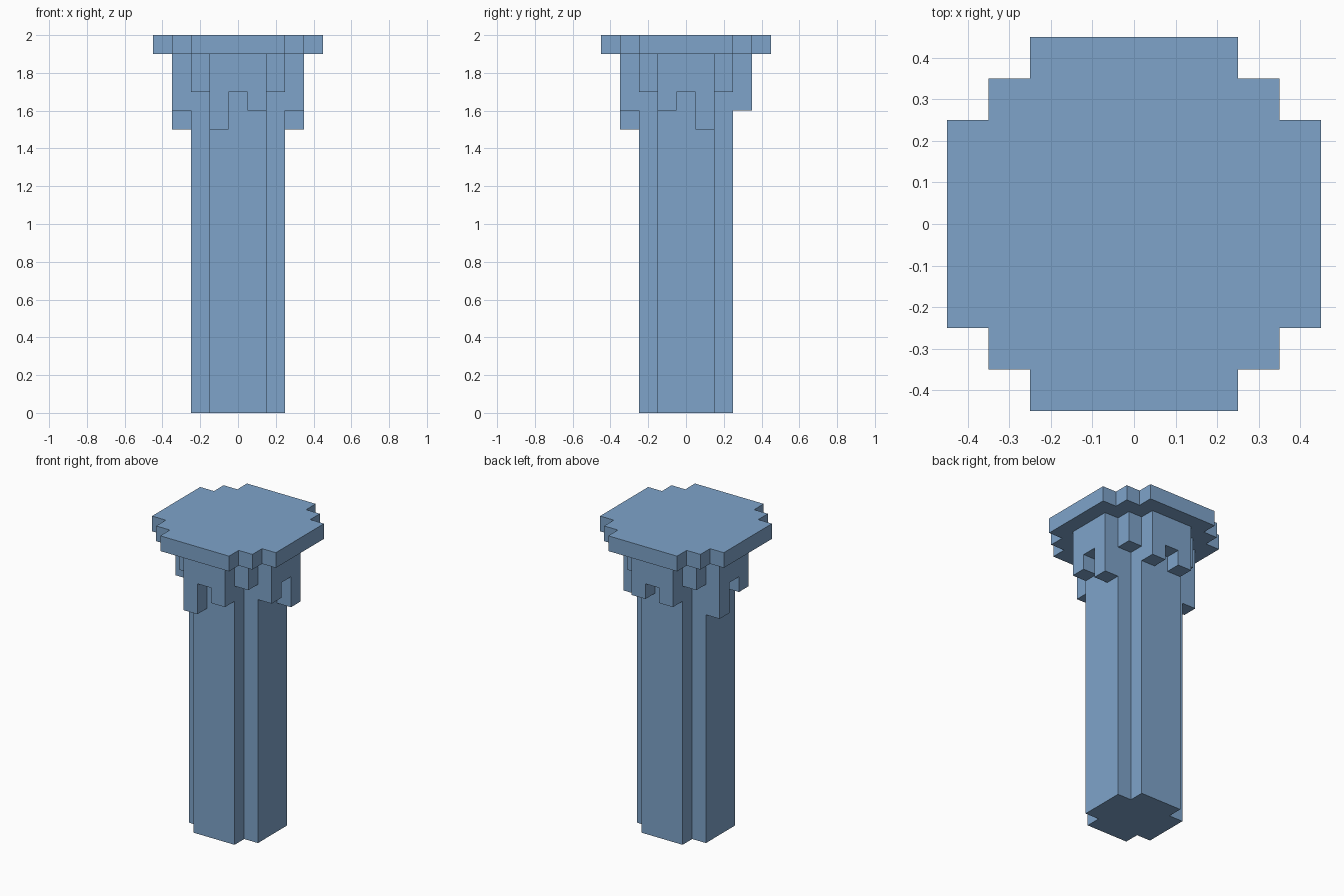
import bpy
import bmesh
import math
from mathutils import Matrix, Vector

if "Cube" in bpy.data.objects:
    bpy.data.objects.remove(bpy.data.objects["Cube"])

blue = bpy.data.materials.new("soft blue")
blue.diffuse_color = (0.21, 0.37, 0.59, 1.0)
blue.use_nodes = True
blue.node_tree.nodes["Principled BSDF"].inputs["Base Color"].default_value = blue.diffuse_color


def prism(name, points, sweep, matrix=Matrix.Identity(4)):
    """Extrude a flat 3D outline along the sweep vector."""
    bm = bmesh.new()
    face = bm.faces.new([bm.verts.new(p) for p in points])
    res = bmesh.ops.extrude_face_region(bm, geom=[face])
    top = [v for v in res["geom"] if isinstance(v, bmesh.types.BMVert)]
    bmesh.ops.translate(bm, verts=top, vec=Vector(sweep))
    bm.transform(matrix)
    bmesh.ops.recalc_face_normals(bm, faces=bm.faces)
    mesh = bpy.data.meshes.new(name)
    bm.to_mesh(mesh)
    bm.free()
    mesh.materials.append(blue)
    obj = bpy.data.objects.new(name, mesh)
    bpy.context.collection.objects.link(obj)
    return obj


def four_way(quarter, z):
    """Repeat a quarter outline around the z axis."""
    pts = []
    for c, s in ((1, 0), (0, 1), (-1, 0), (0, -1)):
        pts += [(x * c - y * s, x * s + y * c, z) for x, y in quarter]
    return pts


# Shaft: square column with notched corners
prism("shaft", four_way([(.25, -.15), (.25, .15), (.15, .15)], 0), (0, 0, 1.9))

# Cap: stepped round slab
prism("cap", four_way([(.45, -.25), (.45, .25), (.35, .25), (.35, .35), (.25, .35)], 1.9),
      (0, 0, 0.1))

# Hanging plates: bottom heights of the left and right legs, seen from outside
plates = {"front": (0, 1.5, 1.6), "right": (90, 1.6, 1.5),
          "back": (180, 1.6, 1.6), "left": (270, 1.5, 1.6)}
for side, (angle, a, b) in plates.items():
    outline = [(-.15, 1.9), (-.15, a), (-.05, a), (-.05, 1.7),
               (.05, 1.7), (.05, b), (.15, b), (.15, 1.9)]
    prism(side + "_hanging_plate", [(u, -.35, z) for u, z in outline], (0, 0.1, 0),
          Matrix.Rotation(math.radians(angle), 4, 'Z'))

# Corner blocks filling the shaft notches under the cap
for i in range(4):
    prism("corner_block_%d" % (i + 1),
          [(.15, .15, 1.7), (.25, .15, 1.7), (.25, .25, 1.7), (.15, .25, 1.7)],
          (0, 0, 0.2), Matrix.Rotation(math.pi / 2 * i, 4, 'Z'))
